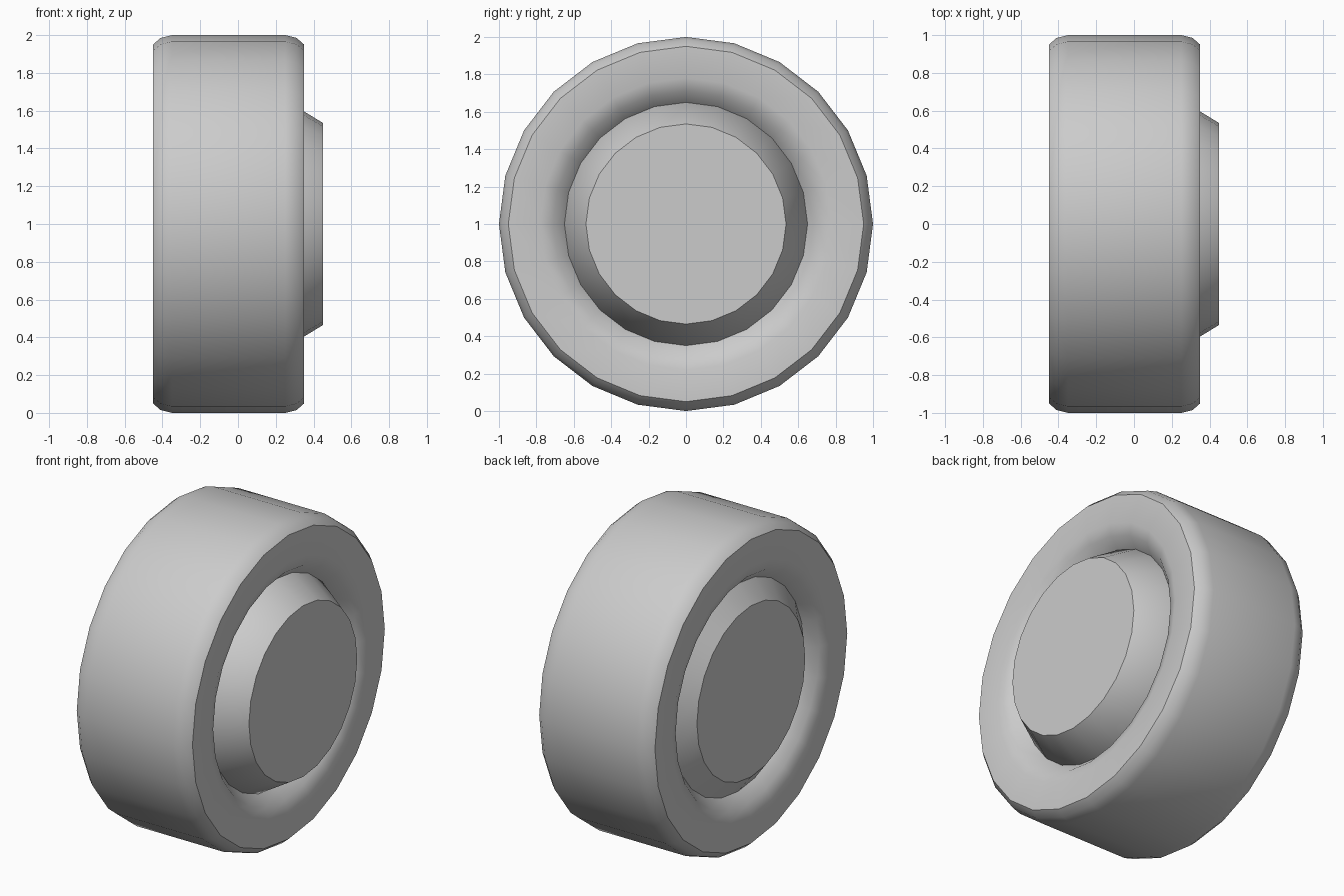
import bpy, bmesh, math

cube = bpy.data.objects.get("Cube")
if cube:
    bpy.data.objects.remove(cube, do_unlink=True)

SIDES = 24
RADIUS = 1.0

grey = bpy.data.materials.new("light_grey")
grey.use_nodes = True
colour = (0.6, 0.6, 0.6, 1)
grey.diffuse_color = colour
grey.node_tree.nodes["Principled BSDF"].inputs["Base Color"].default_value = colour


def lathe(name, profile, capped=False):
    """Spin an (x, radius) profile around the wheel axle."""
    bm = bmesh.new()
    rings = []
    for x, r in profile:
        ring = []
        for i in range(SIDES):
            a = math.tau * i / SIDES
            ring.append(bm.verts.new((x, r * math.sin(a), RADIUS + r * math.cos(a))))
        rings.append(ring)
    for near, far in zip(rings, rings[1:]):
        for i in range(SIDES):
            j = (i + 1) % SIDES
            bm.faces.new((near[i], near[j], far[j], far[i]))
    if capped:
        bm.faces.new(rings[0])
        bm.faces.new(rings[-1])
        bmesh.ops.recalc_face_normals(bm, faces=bm.faces)
    else:
        # Open shell: make the tread face away from the axle
        bm.normal_update()
        bm.faces.ensure_lookup_table()
        face = max(bm.faces, key=lambda f: f.calc_center_median().z)
        if face.normal.z < 0:
            bmesh.ops.reverse_faces(bm, faces=bm.faces)
    mesh = bpy.data.meshes.new(name)
    bm.to_mesh(mesh)
    bm.free()
    mesh.materials.append(grey)
    obj = bpy.data.objects.new(name, mesh)
    bpy.context.collection.objects.link(obj)
    bpy.ops.object.select_all(action="DESELECT")
    obj.select_set(True)
    bpy.context.view_layer.objects.active = obj
    bpy.ops.object.shade_smooth_by_angle(angle=math.radians(35))
    return obj


# Tyre: mirrored half profile from dished groove to bevelled tread
centre = -0.05
half = [(0.31, 0.65), (0.375, 0.71), (0.4, 0.78), (0.4, 0.95), (0.36, 0.985), (0.3, 1.0)]
tyre = [(centre + x, r) for x, r in half] + [(centre - x, r) for x, r in reversed(half)]
lathe("tyre", tyre)

# Hub: barrel with a tapered cap on each end
lathe("hub", [(-0.45, 0.535), (-0.36, 0.65), (0.26, 0.65), (0.45, 0.535)], capped=True)
